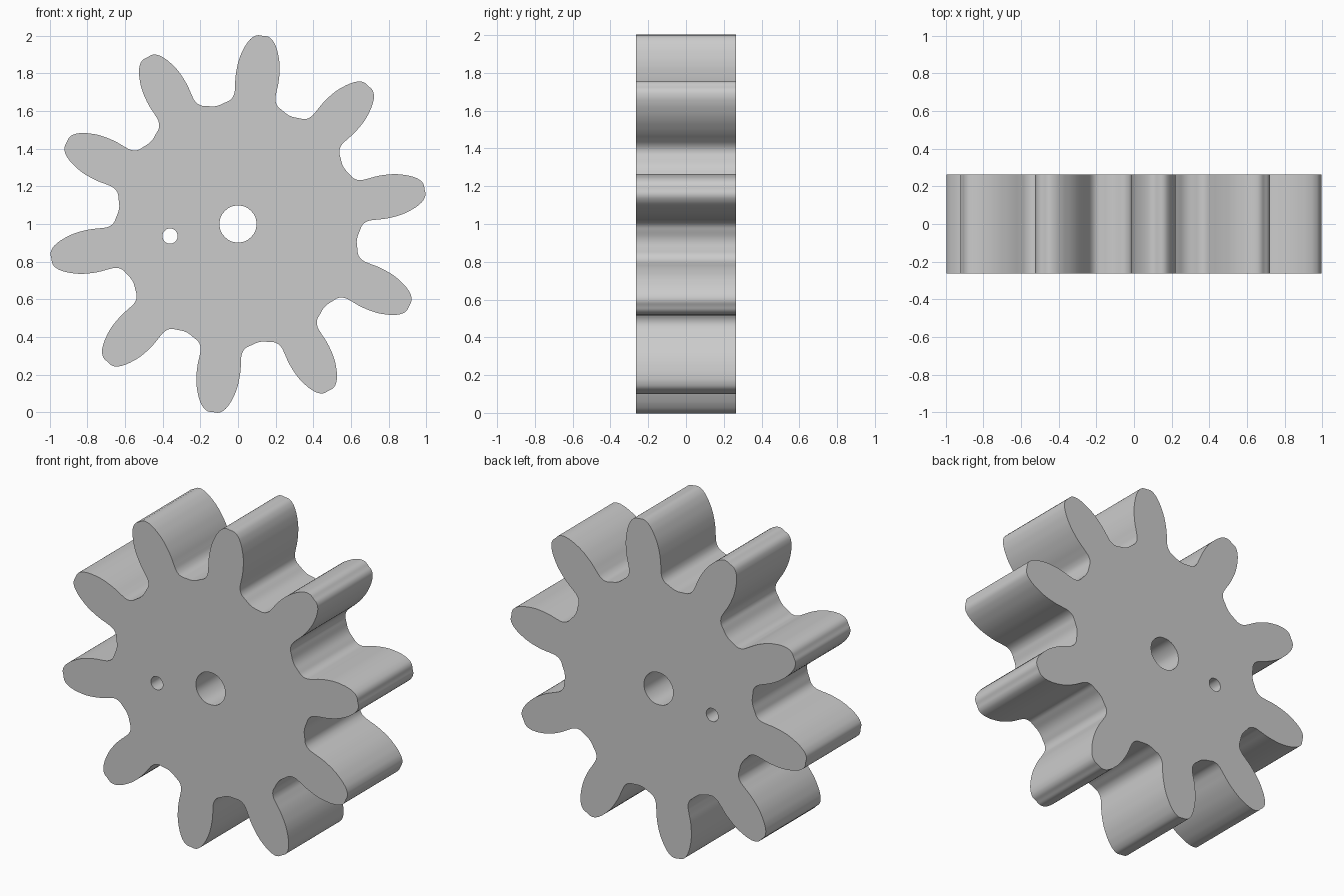
import bpy, bmesh
from math import sin, cos, radians, pi

cube = bpy.data.objects.get("Cube")
if cube:
    bpy.data.objects.remove(cube, do_unlink=True)

TEETH = 10
TILT = radians(7.5)
HALF_DEPTH = 0.264

# Half of one tooth, tip to valley floor: (distance from axle, half width)
FLANK = [(1.007, 0.03), (0.991, 0.055), (0.96, 0.077), (0.92, 0.094),
         (0.87, 0.108), (0.82, 0.114), (0.77, 0.115), (0.72, 0.111),
         (0.68, 0.111), (0.65, 0.125), (0.63, 0.153)]
VALLEY_RADIUS = 0.637


def add_loop(curve, points, resolution):
    """Closed smooth outline through the given points."""
    spline = curve.splines.new('BEZIER')
    spline.bezier_points.add(len(points) - 1)
    spline.use_cyclic_u = True
    spline.resolution_u = resolution
    for bp, (x, y) in zip(spline.bezier_points, points):
        bp.co = (x, y, 0)
        bp.handle_left_type = bp.handle_right_type = 'AUTO'


def circle(cx, cy, radius, count=8):
    return [(cx + radius * cos(2 * pi * i / count),
             cy + radius * sin(2 * pi * i / count)) for i in range(count)]


# Toothed outline, each tooth mirrored about its own centre line
tooth = [(r, -w) for r, w in reversed(FLANK)] + [(1.008, 0)] + FLANK
outline = []
for k in range(TEETH):
    a = TILT + 2 * pi * k / TEETH
    outline += [(r * sin(a) + w * cos(a), r * cos(a) - w * sin(a)) for r, w in tooth]
    v = a + pi / TEETH
    outline.append((VALLEY_RADIUS * sin(v), VALLEY_RADIUS * cos(v)))

# Filled curve with axle hole and small pin hole
curve = bpy.data.curves.new("gear_profile", 'CURVE')
curve.dimensions = '2D'
curve.fill_mode = 'BOTH'
curve.extrude = HALF_DEPTH
add_loop(curve, outline, 4)
add_loop(curve, circle(0, 0, 0.098), 6)
add_loop(curve, circle(-0.361, -0.064, 0.04), 4)

gear = bpy.data.objects.new("gear_wheel", curve)
bpy.context.scene.collection.objects.link(gear)
gear.location = (0, 0, 1)
gear.rotation_euler = (pi / 2, 0, 0)

# Turn into a welded solid with smooth flanks and crisp rims
bpy.ops.object.select_all(action='DESELECT')
gear.select_set(True)
bpy.context.view_layer.objects.active = gear
bpy.ops.object.convert(target='MESH')
gear = bpy.context.object
bm = bmesh.new()
bm.from_mesh(gear.data)
bmesh.ops.remove_doubles(bm, verts=bm.verts, dist=0.0002)
bmesh.ops.recalc_face_normals(bm, faces=bm.faces)
bm.to_mesh(gear.data)
bm.free()
bpy.ops.object.shade_smooth_by_angle(angle=radians(30))
